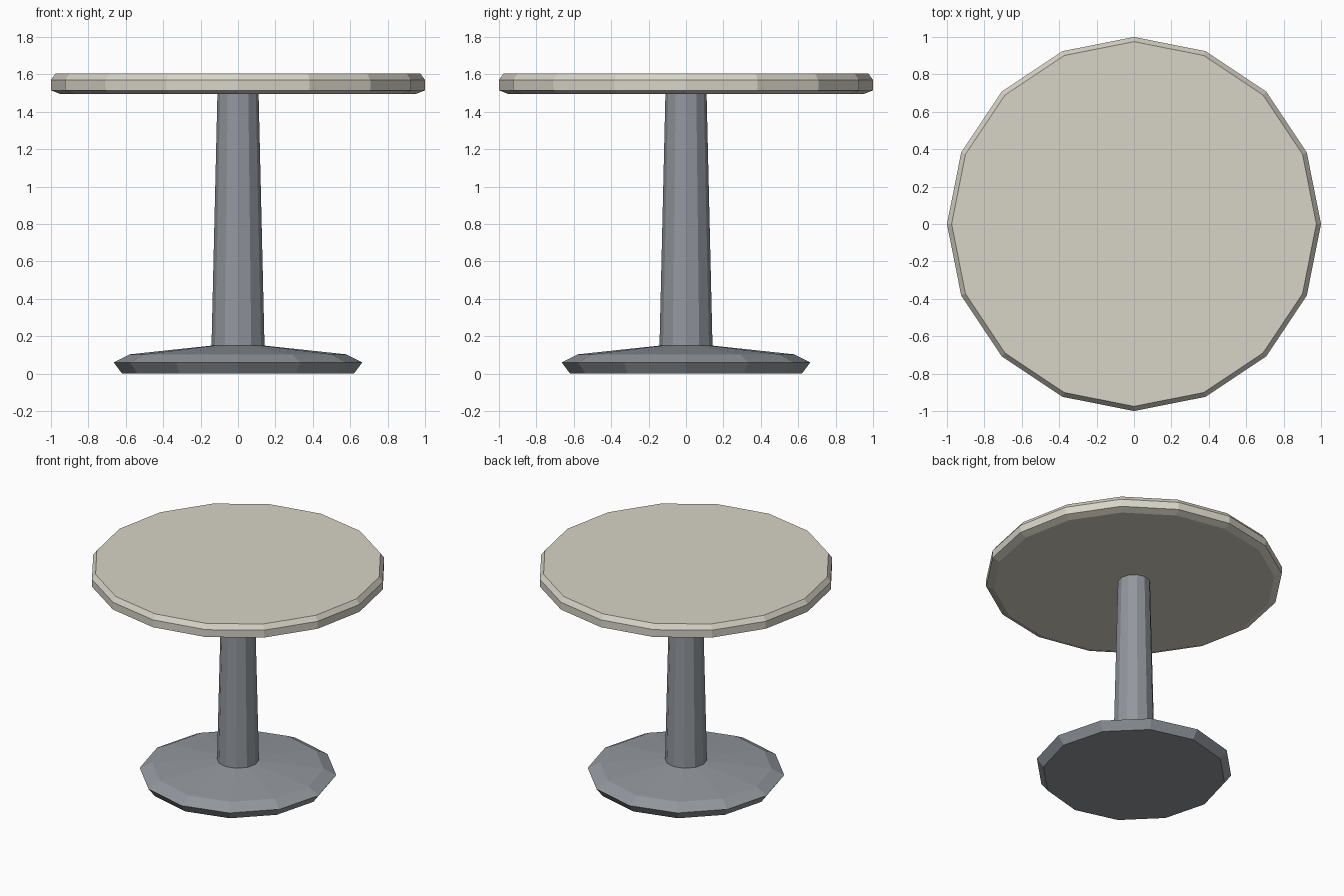
import bpy, bmesh, math

if "Cube" in bpy.data.objects:
    bpy.data.objects.remove(bpy.data.objects["Cube"])


def material(name, rgb):
    m = bpy.data.materials.new(name)
    m.diffuse_color = (*rgb, 1)
    m.use_nodes = True
    m.node_tree.nodes["Principled BSDF"].inputs["Base Color"].default_value = m.diffuse_color
    return m


def lathe(name, profile, sides, mat):
    """Closed faceted solid from (radius, z) rings, bottom to top."""
    bm = bmesh.new()
    rings = []
    for r, z in profile:
        rings.append([bm.verts.new((r * math.cos(2 * math.pi * i / sides),
                                    r * math.sin(2 * math.pi * i / sides), z))
                      for i in range(sides)])
    for a, b in zip(rings, rings[1:]):
        for i in range(sides):
            j = (i + 1) % sides
            bm.faces.new((a[i], a[j], b[j], b[i]))
    bm.faces.new(rings[0][::-1])
    bm.faces.new(rings[-1])
    me = bpy.data.meshes.new(name)
    bm.to_mesh(me)
    bm.free()
    me.materials.append(mat)
    ob = bpy.data.objects.new(name, me)
    bpy.context.collection.objects.link(ob)
    return ob


cream = material("warm cream", (0.68, 0.66, 0.57))
steel = material("cool grey", (0.29, 0.31, 0.34))

# Round top with bevelled rims
lathe("table_top", [(0.95, 1.495), (1.0, 1.515), (1.0, 1.57), (0.975, 1.605)], 16, cream)
# Tapered column
lathe("column", [(0.142, 0.14), (0.11, 1.5)], 12, steel)
# Flared foot with sloping upper face
lathe("foot", [(0.62, 0.0), (0.665, 0.06), (0.58, 0.103), (0.14, 0.15)], 12, steel)
